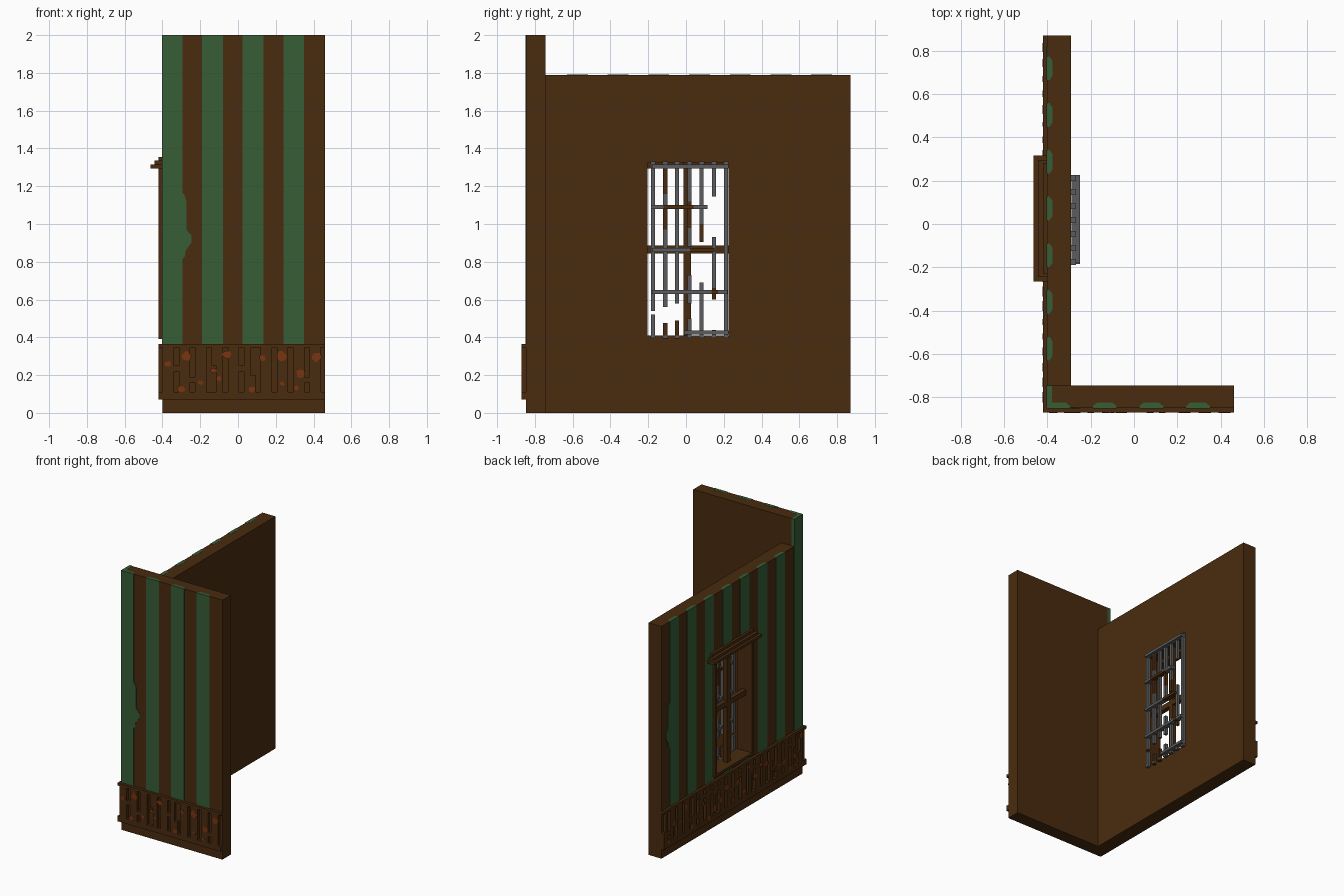
import bpy, bmesh, math, random

old = bpy.data.objects.get("Cube")
if old:
    bpy.data.objects.remove(old, do_unlink=True)
random.seed(4)


def material(name, rgb):
    m = bpy.data.materials.new(name)
    m.use_nodes = True
    m.diffuse_color = (*rgb, 1)
    bsdf = next(n for n in m.node_tree.nodes if n.type == 'BSDF_PRINCIPLED')
    bsdf.inputs["Base Color"].default_value = (*rgb, 1)
    return m


BROWN = material("dark_wood", (0.067, 0.024, 0.0045))
GREEN = material("faded_green", (0.038, 0.110, 0.036))
GREY = material("iron_grey", (0.108, 0.108, 0.113))
RUST = material("rust_orange", (0.195, 0.036, 0.005))


def finish(name, bm, mats):
    bmesh.ops.recalc_face_normals(bm, faces=bm.faces)
    me = bpy.data.meshes.new(name)
    bm.to_mesh(me)
    bm.free()
    for m in mats:
        me.materials.append(m)
    ob = bpy.data.objects.new(name, me)
    bpy.context.collection.objects.link(ob)
    return ob


def add_box(bm, x0, x1, y0, y1, z0, z1, mat=0):
    vs = bmesh.ops.create_cube(bm, size=1)["verts"]
    for v in vs:
        v.co.x = x1 if v.co.x > 0 else x0
        v.co.y = y1 if v.co.y > 0 else y0
        v.co.z = z1 if v.co.z > 0 else z0
    for f in {f for v in vs for f in v.link_faces}:
        f.material_index = mat


def boxes(name, items, *mats):
    bm = bmesh.new()
    for it in items:
        add_box(bm, *it)
    return finish(name, bm, mats)


def add_prism(bm, pts, a, b, axis):
    """Extrude a flat outline from a to b along the given axis."""
    def put(p, d):
        return {'x': (d, p[0], p[1]), 'y': (p[0], d, p[1]), 'z': (p[0], p[1], d)}[axis]
    lo = [bm.verts.new(put(p, a)) for p in pts]
    hi = [bm.verts.new(put(p, b)) for p in pts]
    bm.faces.new(lo)
    bm.faces.new(hi)
    for i in range(len(pts)):
        j = (i + 1) % len(pts)
        bm.faces.new((lo[i], lo[j], hi[j], hi[i]))


def ring_wall(name, x0, x1, outer, inner, mat):
    """Slab in the yz plane with a rectangular opening; rects are y0, y1, z0, z1."""
    bm = bmesh.new()
    loops = []
    for x in (x0, x1):
        for y0, y1, z0, z1 in (outer, inner):
            loops.append([bm.verts.new((x, y, z)) for y, z in
                          ((y0, z0), (y1, z0), (y1, z1), (y0, z1))])
    oa, ia, ob, ib = loops
    for p, q in ((oa, ia), (ob, ib), (oa, ob), (ia, ib)):
        for i in range(4):
            j = (i + 1) % 4
            bm.faces.new((p[i], p[j], q[j], q[i]))
    return finish(name, bm, [mat])


FRONT, LEFT = -0.847, -0.40          # outer faces of the two walls
OPEN = (-0.205, 0.225, 0.41, 1.325)  # window opening

# Walls
boxes("front_wall", [(LEFT, 0.46, FRONT, -0.745, 0, 2)], BROWN)
ring_wall("side_wall", LEFT, -0.29, (-0.745, 0.87, 0, 1.79), OPEN, BROWN)

# Front stripes, sunk into the wall so that they show on its top edge
bm = bmesh.new()
for x0 in (-0.19, 0.025, 0.24):
    x1, y = x0 + 0.11, FRONT
    add_prism(bm, [(x0, y - .003), (x1, y - .003), (x1, y + .008), (x1 - .02, y + .023),
                   (x0 + .02, y + .023), (x0, y + .008)], 0.355, 2.001, 'z')
finish("front_stripes", bm, [GREEN])

# Corner stripe wraps around the wall end, with a torn patch beside it
bm = bmesh.new()
add_prism(bm, [(LEFT - .003, FRONT - .003), (-.295, FRONT - .003), (-.295, FRONT + .008),
               (-.315, FRONT + .023), (-.377, FRONT + .023), (-.377, -.744), (LEFT - .003, -.744)],
          0.355, 2.001, 'z')
TEAR = [(0, 1.17), (.016, 1.15), (.024, 1.12), (.024, .97), (.05, .94), (.05, .90),
        (.02, .86), (.016, .83), (0, .81)]
add_prism(bm, [(-.297 + d, z) for d, z in TEAR], FRONT - .003, FRONT + .01, 'y')
finish("corner_stripe", bm, [GREEN])

# Side stripes, split above and below the window opening
bm = bmesh.new()
for i in range(7):
    y0 = -0.63 + i * 0.2155
    y1, x = y0 + 0.11, LEFT
    lo, hi = max(y0, OPEN[0] - .02), min(y1, OPEN[1] + .02)
    spans = [(0.355, 1.791)]
    if hi > lo:
        spans = [(0.355, 0.395), (1.33, 1.791)]
        for s, e in ((y0, lo), (hi, y1)):      # strips left beside the window
            if e - s > 0.005:
                add_prism(bm, [(x - .003, s), (x - .003, e), (x + .01, e), (x + .01, s)],
                          0.395, 1.33, 'z')
    for z0, z1 in spans:
        add_prism(bm, [(x - .003, y0), (x - .003, y1), (x + .01, y1), (x + .024, y1 - .02),
                       (x + .024, y0 + .02), (x + .01, y0)], z0, z1, 'z')
add_prism(bm, [(.771 + d, z) for d, z in TEAR], LEFT - .003, LEFT + .01, 'x')
finish("side_stripes", bm, [GREEN])

# Carved skirting: rails, broad slats and small bridges with narrow slots between
def skirting(name, start, end, to_box):
    parts = [to_box(start, end, .07, .11), to_box(start, end, .345, .365)]
    u = start + 0.02
    while u < end - 0.03:
        w = min(0.06, end - u)
        kind = random.random()
        if kind < 0.6:
            parts.append(to_box(u, u + w, .11, .345))
        elif kind < 0.8:
            parts += [to_box(u, u + w, .11, .20), to_box(u, u + w * .55, .20, .345)]
        else:
            parts += [to_box(u, u + w, .25, .345), to_box(u + w * .4, u + w, .11, .25)]
        if random.random() < 0.55 and u + 0.09 < end:
            z = random.choice((.16, .22, .28))
            parts.append(to_box(u + w, u + .0865, z, z + .03))
        u += 0.0865
    boxes(name, parts, BROWN)


skirting("front_skirting", -0.42, 0.46, lambda a, b, z0, z1: (a, b, -.87, FRONT, z0, z1))
skirting("side_skirting", FRONT, 0.87, lambda a, b, z0, z1: (-.42, LEFT, a, b, z0, z1))


# Rust patches on the skirting
def patch(u, z, r):
    return [(u + r * random.uniform(.65, 1.1) * math.cos(k * math.pi / 4),
             z + r * random.uniform(.65, 1.1) * math.sin(k * math.pi / 4)) for k in range(8)]


bm = bmesh.new()
for u, z, r in ((-.37, .26, .02), (-.275, .30, .028), (-.3, .125, .022), (-.2, .16, .015),
                (-.13, .225, .018), (-.06, .31, .025), (-.1, .18, .015), (.075, .125, .02),
                (.13, .29, .02), (.23, .30, .03), (.235, .155, .014), (.33, .21, .028),
                (.31, .13, .014), (.415, .295, .028)):
    add_prism(bm, patch(u, z, r), -.8715, -.867, 'y')
finish("front_rust", bm, [RUST])
bm = bmesh.new()
for i in range(24):
    add_prism(bm, patch(-.80 + i * .07, random.uniform(.11, .32), random.uniform(.014, .028)),
              -.4215, -.417, 'x')
finish("side_rust", bm, [RUST])

# Window: casing, stepped header and cross bars
ring_wall("window_casing", -0.42, LEFT, (-.225, .245, .39, 1.33), OPEN, BROWN)
boxes("window_header", [(-.463, LEFT, -.265, .315, 1.295, 1.315),
                        (-.443, LEFT, -.245, .295, 1.315, 1.335),
                        (-.42, LEFT, -.23, .28, 1.335, 1.355)], BROWN)
boxes("window_cross", [(-.37, -.335, -.013, .027, .41, 1.325),
                       (-.37, -.335, -.205, .225, .845, .885)], BROWN)

# Iron grille: upright pieces as (y, bottom, top, colour), 0 iron, 1 wood brown
uprights = [(-.175, .54, 1.33, 0), (-.175, .40, .52, 0),
            (-.11, 1.29, 1.33, 0), (-.11, 1.16, 1.29, 1), (-.11, 1.10, 1.16, 0),
            (-.11, .97, 1.10, 1), (-.11, .56, .97, 0), (-.11, .39, .475, 1),
            (-.047, .58, 1.33, 0), (-.047, .39, .49, 1),
            (.018, 1.12, 1.33, 0), (.018, .98, 1.12, 1), (.018, .88, .98, 0),
            (.018, .58, .73, 0), (.018, .40, .50, 0),
            (.082, 1.0, 1.33, 0), (.082, .905, 1.0, 1), (.082, .40, .69, 0),
            (.148, 1.145, 1.33, 0), (.148, .66, .93, 0), (.148, .60, .66, 1),
            (.148, .40, .44, 0), (.212, .40, 1.33, 0)]
boxes("grille_uprights", [(-.292, -.27, y - .011, y + .011, a, b, c)
                          for y, a, b, c in uprights], GREY, BROWN)
crossbars = [(1.305, -.18, .225, 0), (1.09, -.185, -.12, 0), (1.09, -.12, .04, 1),
             (1.09, .04, .115, 0), (.863, -.18, .02, 0), (.863, .02, .15, 1),
             (.64, -.18, .135, 0), (.64, .135, .17, 1), (.64, .17, .22, 0),
             (.425, -.01, .225, 0)]
boxes("grille_crossbars", [(-.288, -.25, a, b, z - .01, z + .01, c)
                           for z, a, b, c in crossbars], GREY, BROWN)
# Rivet ends above and below the grille
boxes("grille_rivets", [(-.29, -.268, -.175 + i * .0645 - .014, -.175 + i * .0645 + .014, z, z + .014)
                        for i in range(7) for z in (.397, 1.317)], GREY)
